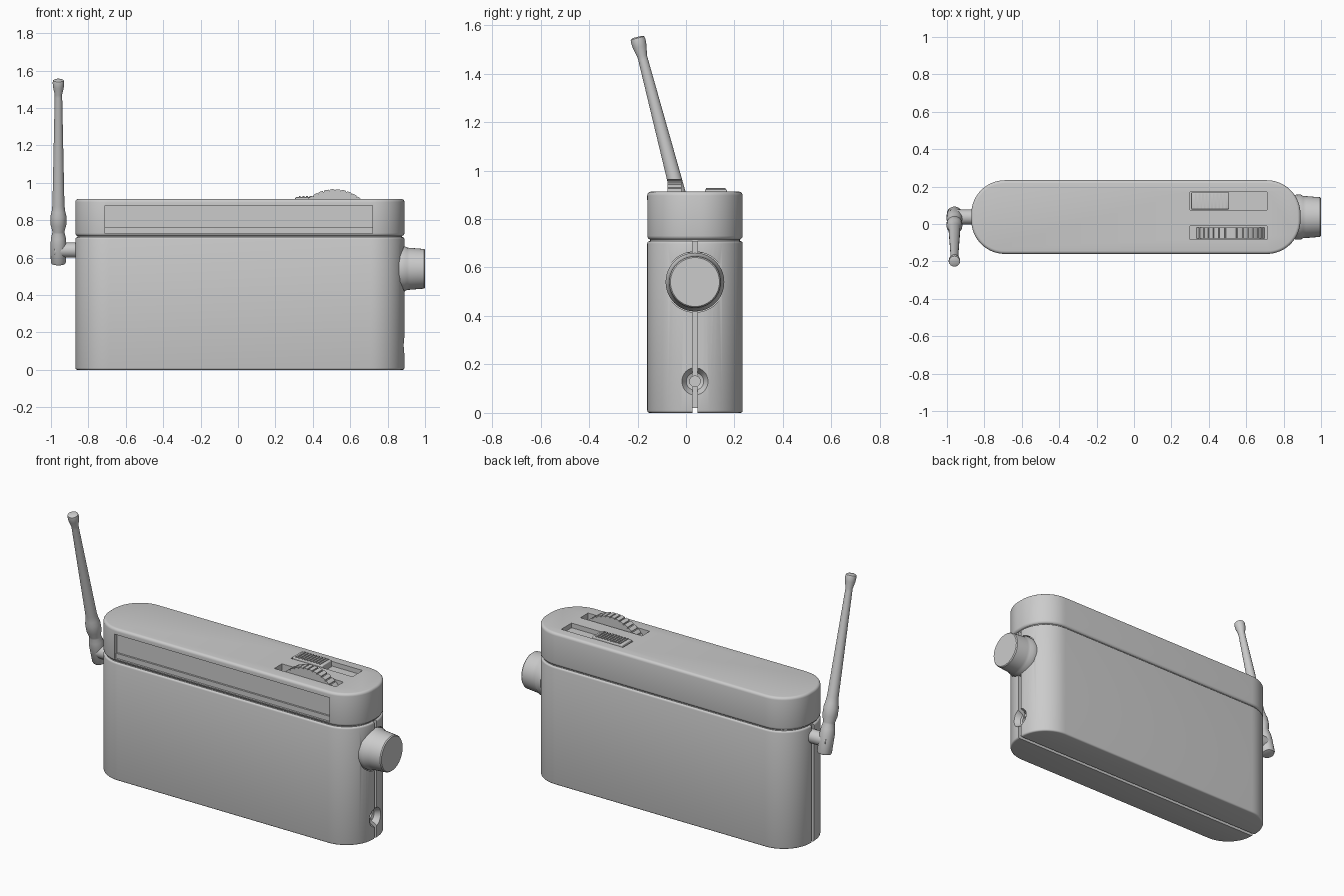
import bpy, bmesh
from math import sin, cos, pi
from mathutils import Vector

if "Cube" in bpy.data.objects:
    bpy.data.objects.remove(bpy.data.objects["Cube"])

CX, CY = 0.01, 0.037          # middle of the case in plan


def make(name, bm):
    bmesh.ops.recalc_face_normals(bm, faces=bm.faces)
    me = bpy.data.meshes.new(name)
    bm.to_mesh(me)
    bm.free()
    ob = bpy.data.objects.new(name, me)
    bpy.context.collection.objects.link(ob)
    return ob


def prism(name, pts, axis, lo, hi):
    """Extrude a 2D outline along y or z."""
    bm = bmesh.new()
    place = (lambda p, h: (p[0], h, p[1])) if axis == 'y' else (lambda p, h: (p[0], p[1], h))
    a = [bm.verts.new(place(p, lo)) for p in pts]
    b = [bm.verts.new(place(p, hi)) for p in pts]
    bm.faces.new(a)
    bm.faces.new(b)
    n = len(pts)
    for i in range(n):
        bm.faces.new((a[i], a[(i + 1) % n], b[(i + 1) % n], b[i]))
    return make(name, bm)


def rounded(hx, hy, r, steps=14):
    pts = []
    for k, (sx, sy) in enumerate([(1, 1), (-1, 1), (-1, -1), (1, -1)]):
        for i in range(steps + 1):
            t = pi / 2 * (k + i / steps)
            pts.append((CX + sx * (hx - r) + r * cos(t), CY + sy * (hy - r) + r * sin(t)))
    return pts


def box(name, x0, x1, y0, y1, z0, z1):
    return prism(name, [(x0, y0), (x1, y0), (x1, y1), (x0, y1)], 'z', z0, z1)


def lathe(name, profile, origin, direction, segs=40):
    """Revolve (radius, height) points about an axis, capped at both ends."""
    bm = bmesh.new()
    q = Vector((0, 0, 1)).rotation_difference(Vector(direction))
    rings = [[bm.verts.new(Vector(origin) + q @ Vector((r * cos(2 * pi * i / segs),
              r * sin(2 * pi * i / segs), h))) for i in range(segs)] for r, h in profile]
    for a, b in zip(rings, rings[1:]):
        for i in range(segs):
            j = (i + 1) % segs
            bm.faces.new((a[i], a[j], b[j], b[i]))
    bm.faces.new(rings[0])
    bm.faces.new(rings[-1])
    return make(name, bm)


def finish(ob, bevel=0, cutters=(), segments=4):
    if bevel:
        m = ob.modifiers.new("bevel", 'BEVEL')
        m.width, m.segments, m.limit_method, m.angle_limit = bevel, segments, 'ANGLE', 0.8
    for c in cutters:
        m = ob.modifiers.new("cut", 'BOOLEAN')
        m.operation, m.solver, m.object = 'DIFFERENCE', 'EXACT', c
        c.hide_render = True
    bpy.ops.object.select_all(action='DESELECT')
    ob.select_set(True)
    bpy.context.view_layer.objects.active = ob
    if ob.modifiers:
        bpy.ops.object.convert(target='MESH')
    bpy.ops.object.shade_smooth_by_angle(angle=0.6)
    for c in cutters:
        bpy.data.objects.remove(c)


# Lower case: split line round ends and bottom, knob seat, conical socket
g0, g1 = CY - 0.011, CY + 0.011
cuts = [box("groove_bottom", -1.2, 1.2, g0, g1, -0.1, 0.02),
        box("groove_right", 0.845, 1.2, g0, g1, -0.1, 0.9),
        box("groove_left", -1.2, -0.845, g0, g1, -0.1, 0.9),
        lathe("knob_seat", [(0.125, 0), (0.125, 0.2)], (0.865, CY, 0.54), (1, 0, 0), 48),
        lathe("socket_cut", [(0.022, 0), (0.022, 0.05), (0.036, 0.055), (0.056, 0.09), (0.056, 0.2)],
              (0.80, CY, 0.13), (1, 0, 0))]
finish(prism("lower_case", rounded(0.88, 0.197, 0.18), 'z', 0, 0.709), 0.01, cuts, 3)

# Filler behind the seam between case and lid
finish(prism("seam_core", rounded(0.868, 0.185, 0.168), 'z', 0.66, 0.76), 0,
       [box("core_groove", 0.83, 1.2, g0, g1, 0.6, 0.707)])

# Lid with front window recess and two control slots
cuts = [box("window_cut", -0.71, 0.72, -0.3, -0.137, 0.73, 0.878),
        box("wheel_slot", 0.30, 0.71, -0.083, -0.010, 0.87, 1.0),
        box("slider_slot", 0.30, 0.71, 0.075, 0.172, 0.885, 1.0)]
lid = prism("lid", rounded(0.88, 0.197, 0.18), 'z', 0.715, 0.913)
finish(lid, 0.016, cuts)

# Thumb wheel with notched rim
N = 44
rim = []
for i in range(N):
    for f, r in ((0.0, 0.22), (0.38, 0.221), (0.76, 0.22), (0.82, 0.214), (0.94, 0.214)):
        t = 2 * pi * (i + f) / N
        rim.append((0.515 + r * cos(t), 0.745 + r * sin(t)))
finish(prism("thumb_wheel", rim, 'y', -0.077, -0.018))

# Slider switch with raised ribs
finish(box("slider_switch", 0.306, 0.508, 0.078, 0.169, 0.88, 0.923), 0.005)
for i in range(9):
    x = 0.33 + i * 0.0193
    finish(box("slider_rib", x - 0.005, x + 0.005, 0.083, 0.164, 0.92, 0.928))

# Tuning knob on the right end
finish(lathe("tuning_knob", [(0.07, -0.04), (0.119, -0.03), (0.121, 0.0), (0.113, 0.014), (0.112, 0.03),
                             (0.106, 0.104), (0.101, 0.11), (0.09, 0.11)],
             (0.89, CY, 0.54), (1, 0, 0), 56))

# Antenna: pivot stub, knuckle and tilted rod
P = (-0.96, CY, 0.64)
finish(lathe("antenna_pivot", [(0.04, -0.02), (0.04, 0.15)], P, (1, 0, 0), 32))
rod = [(0.026, -0.078), (0.036, -0.075), (0.041, -0.065), (0.042, 0.04), (0.039, 0.07), (0.033, 0.095),
       (0.033, 0.105), (0.042, 0.14), (0.042, 0.19), (0.036, 0.215), (0.032, 0.25), (0.02, 0.845),
       (0.02, 0.86), (0.029, 0.9), (0.031, 0.925), (0.029, 0.937), (0.02, 0.942)]
finish(lathe("antenna_rod", rod, P, (0, -0.253, 0.967), 32))
